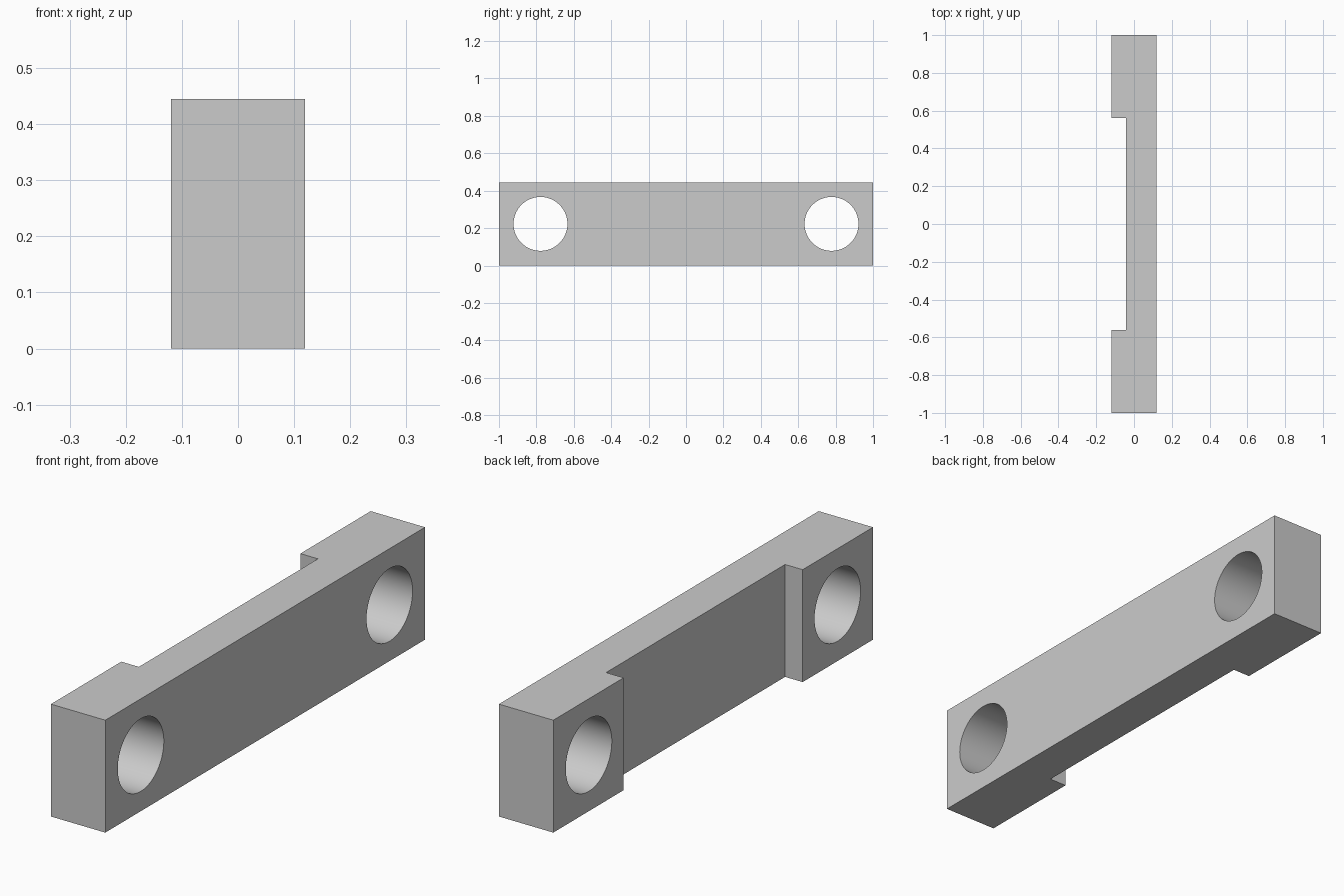
import bpy
import bmesh
import math
from mathutils import Matrix, Vector

if "Cube" in bpy.data.objects:
    bpy.data.objects.remove(bpy.data.objects["Cube"], do_unlink=True)

HALF_W, HEIGHT = 0.119, 0.445
RECESS_X, RECESS_Y = -0.042, 0.56
HOLE_Y, HOLE_R = 0.778, 0.144

# Plain grey material
grey = bpy.data.materials.new("plain_grey")
grey.use_nodes = True
colour = (0.6, 0.6, 0.6, 1)
grey.diffuse_color = colour
grey.node_tree.nodes["Principled BSDF"].inputs["Base Color"].default_value = colour


def add_object(name, bm):
    mesh = bpy.data.meshes.new(name)
    bmesh.ops.recalc_face_normals(bm, faces=bm.faces)
    bm.to_mesh(mesh)
    bm.free()
    mesh.materials.append(grey)
    obj = bpy.data.objects.new(name, mesh)
    bpy.context.collection.objects.link(obj)
    return obj


# Bar: plan outline with a shallow recess, extruded upwards
corners = [(HALF_W, 1), (-HALF_W, 1), (-HALF_W, RECESS_Y), (RECESS_X, RECESS_Y)]
outline = corners + [(x, -y) for x, y in reversed(corners)]
bm = bmesh.new()
base = bm.faces.new([bm.verts.new((x, y, 0)) for x, y in outline])
top = bmesh.ops.extrude_face_region(bm, geom=[base])
bmesh.ops.translate(bm, vec=Vector((0, 0, HEIGHT)),
                    verts=[v for v in top["geom"] if isinstance(v, bmesh.types.BMVert)])
bar = add_object("mounting_bar", bm)

# Round through holes at both ends
bm = bmesh.new()
for side in (-1, 1):
    place = Matrix.Translation((0, side * HOLE_Y, HEIGHT / 2)) @ Matrix.Rotation(math.pi / 2, 4, "Y")
    bmesh.ops.create_cone(bm, cap_ends=True, segments=96, radius1=HOLE_R,
                          radius2=HOLE_R, depth=0.5, matrix=place)
cutter = add_object("hole_cutter", bm)
cutter.hide_render = True

cut = bar.modifiers.new("holes", "BOOLEAN")
cut.operation = "DIFFERENCE"
cut.solver = "EXACT"
cut.object = cutter

# Apply the cut, drop the cutter, smooth the bores
bpy.ops.object.select_all(action="DESELECT")
bar.select_set(True)
bpy.context.view_layer.objects.active = bar
bpy.ops.object.modifier_apply(modifier=cut.name)
bpy.data.objects.remove(cutter, do_unlink=True)
bpy.ops.object.shade_smooth_by_angle(angle=math.radians(30))
